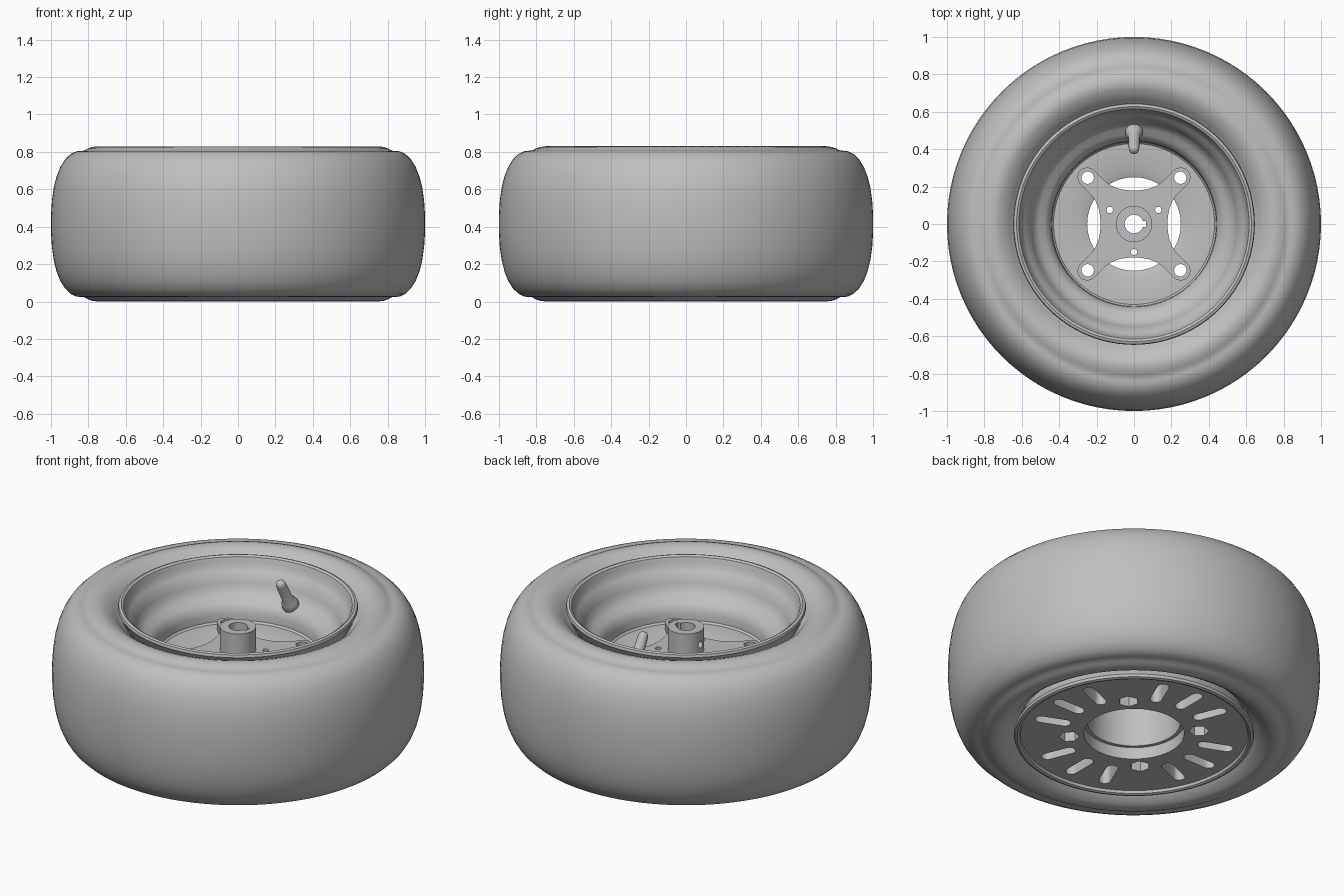
import bpy, bmesh, math
from mathutils import Vector, Matrix

cube = bpy.data.objects.get("Cube")
if cube:
    bpy.data.objects.remove(cube, do_unlink=True)

MID = 0.415   # half the wheel width
SEG = 96

grey = bpy.data.materials.new("plain grey")
grey.use_nodes = True
colour = (0.52, 0.52, 0.52, 1)
grey.diffuse_color = colour
grey.node_tree.nodes["Principled BSDF"].inputs["Base Color"].default_value = colour


def finish(name, bm):
    bmesh.ops.recalc_face_normals(bm, faces=bm.faces)
    mesh = bpy.data.meshes.new(name)
    bm.to_mesh(mesh)
    bm.free()
    mesh.materials.append(grey)
    obj = bpy.data.objects.new(name, mesh)
    bpy.context.collection.objects.link(obj)
    return obj


def revolve(name, profile, seg=SEG):
    """Closed (radius, height) loop turned about z."""
    bm = bmesh.new()
    rings = []
    for i in range(seg):
        a = math.tau * i / seg
        rings.append([bm.verts.new((r * math.cos(a), r * math.sin(a), z)) for r, z in profile])
    n = len(profile)
    for i in range(seg):
        a, b = rings[i], rings[(i + 1) % seg]
        for j in range(n):
            k = (j + 1) % n
            bm.faces.new((a[j], b[j], b[k], a[k]))
    return finish(name, bm)


def prism(name, outline, z0, z1):
    bm = bmesh.new()
    face = bm.faces.new([bm.verts.new((x, y, z0)) for x, y in outline])
    out = bmesh.ops.extrude_face_region(bm, geom=[face])["geom"]
    verts = [v for v in out if isinstance(v, bmesh.types.BMVert)]
    bmesh.ops.translate(bm, verts=verts, vec=(0, 0, z1 - z0))
    return finish(name, bm)


def arc(cx, cy, r, start, end, n):
    return [(cx + r * math.cos(math.radians(start + (end - start) * i / n)),
             cy + r * math.sin(math.radians(start + (end - start) * i / n))) for i in range(n + 1)]


def disc(cx, cy, r, n=24):
    return arc(cx, cy, r, 0, 360, n)[:-1]


def turn(points, degrees):
    m = Matrix.Rotation(math.radians(degrees), 2)
    return [tuple(m @ Vector(p)) for p in points]


def boolean(obj, tools, operation="DIFFERENCE"):
    for tool in tools:
        tool.hide_render = True
        mod = obj.modifiers.new("cut", "BOOLEAN")
        mod.operation, mod.solver, mod.object = operation, "EXACT", tool
        bpy.context.view_layer.objects.active = obj
        bpy.ops.object.modifier_apply(modifier=mod.name)
        bpy.data.objects.remove(tool, do_unlink=True)


def smooth(obj, angle=30):
    bpy.ops.object.select_all(action="DESELECT")
    obj.select_set(True)
    bpy.context.view_layer.objects.active = obj
    bpy.ops.object.shade_smooth_by_angle(angle=math.radians(angle))


# Tyre: upper half profile mirrored about the middle
half = [(1.0, 0.46), (0.995, 0.54), (0.985, 0.61), (0.97, 0.67), (0.95, 0.72), (0.925, 0.76),
        (0.895, 0.789), (0.865, 0.803), (0.84, 0.806), (0.825, 0.806), (0.805, 0.817),
        (0.78, 0.826), (0.75, 0.83), (0.72, 0.82), (0.69, 0.802), (0.665, 0.782),
        (0.648, 0.76), (0.62, 0.74)]
tyre = revolve("tyre", half + [(r, 2 * MID - z) for r, z in reversed(half)])
smooth(tyre)

# Rim: dished from above, flat disc below, stepped centre hole
rim = revolve("rim", [
    (0.25, 0.49), (0.29, 0.505), (0.43, 0.505), (0.44, 0.515), (0.443, 0.555), (0.455, 0.59),
    (0.48, 0.613), (0.51, 0.628), (0.535, 0.65), (0.55, 0.685), (0.562, 0.72), (0.585, 0.745),
    (0.6, 0.765), (0.607, 0.79), (0.615, 0.812), (0.628, 0.82), (0.642, 0.815), (0.646, 0.8),
    (0.635, 0.78), (0.61, 0.73), (0.59, 0.7), (0.59, 0.13), (0.61, 0.1), (0.635, 0.05),
    (0.646, 0.03), (0.642, 0.015), (0.628, 0.01), (0.615, 0.015), (0.61, 0.03),
    (0.27, 0.03), (0.27, 0.1), (0.25, 0.1)])

# Radial slots and nut pockets in the lower disc
cutters = []
for i in range(16):
    angle = i * 22.5
    if i % 4 == 2:
        cutters.append(prism("nut_cutter", turn(disc(0.35, 0, 0.055, 6), angle), -0.1, 0.35))
        cutters.append(prism("bolt_cutter", turn(disc(0.35, 0, 0.033), angle), 0.3, 0.7))
    else:
        slot = arc(0.525, 0, 0.032, -90, 90, 8) + arc(0.39, 0, 0.032, 90, 270, 8)
        cutters.append(prism("slot_cutter", turn(slot, angle), -0.1, 0.3))
boolean(rim, cutters)
smooth(rim)

# Four-armed hub plate with concave sides
arm = arc(0.25, 0.25, 0.052, -55, 145, 16) + [
    (0.155, 0.228), (0.12, 0.204), (0.08, 0.188), (0.04, 0.181), (0, 0.179),
    (-0.04, 0.181), (-0.08, 0.188), (-0.12, 0.204), (-0.155, 0.228)]
outline = [p for q in range(4) for p in turn(arm, 90 * q)]
hub = prism("hub_plate", outline, 0.506, 0.55)
boss = prism("hub_boss", disc(0, 0, 0.097, 48), 0.49, 0.685)
boolean(hub, [boss], "UNION")

# Bolt holes, small holes, keyed bore and set screw hole
bolt_holes = [prism("bolt_hole", turn(disc(0.35, 0, 0.033), 45 + 90 * q), 0.4, 0.8) for q in range(4)]
small_holes = [prism("small_hole", turn(disc(0.15, 0, 0.017, 16), 30 + 120 * q), 0.4, 0.8) for q in range(3)]
bore = prism("bore", disc(0, 0, 0.05, 32), 0.4, 0.8)
key = prism("key", [(0, -0.016), (0.065, -0.016), (0.065, 0.016), (0, 0.016)], 0.4, 0.8)
screw = prism("screw_hole", disc(0, 0, 0.02, 16), 0.02, 0.15)
screw.matrix_world = Matrix.Translation((0, 0, 0.605)) @ Matrix.Rotation(-math.pi / 2, 4, "Y")
bpy.context.view_layer.update()
boolean(hub, bolt_holes + small_holes + [bore, key, screw])
smooth(hub)

# Valve: thick foot tapering to a round-ended stem, leaning inwards
valve = revolve("valve", [(0.001, -0.06), (0.044, -0.05), (0.047, 0), (0.042, 0.025), (0.031, 0.045),
                          (0.028, 0.17), (0.024, 0.188), (0.014, 0.198), (0.001, 0.2)], 24)
lean = Vector((0, -0.1, 0.17))
valve.matrix_world = Matrix.Translation((0, 0.49, 0.63)) @ lean.to_track_quat("Z", "Y").to_matrix().to_4x4()
smooth(valve, 50)
